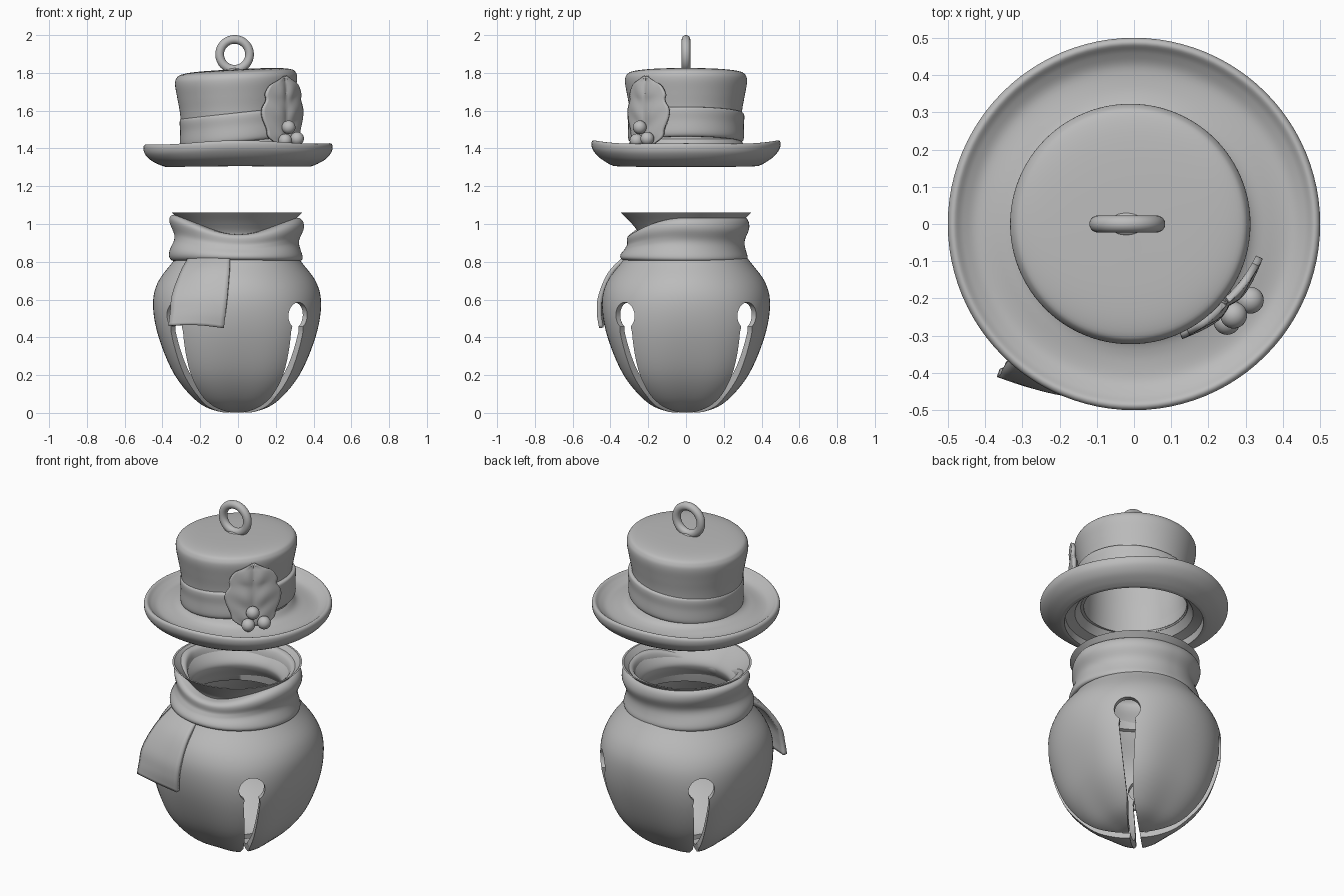
import bpy
import bmesh
from math import sin, cos, pi, radians
from mathutils import Vector

if "Cube" in bpy.data.objects:
    bpy.data.objects.remove(bpy.data.objects["Cube"])

grey = bpy.data.materials.new("plain_grey")
grey.use_nodes = True
grey.diffuse_color = (0.5, 0.5, 0.5, 1)
grey.node_tree.nodes["Principled BSDF"].inputs["Base Color"].default_value = (0.5, 0.5, 0.5, 1)


def finish(bm, name):
    """Turn a bmesh into an object."""
    bmesh.ops.recalc_face_normals(bm, faces=bm.faces)
    mesh = bpy.data.meshes.new(name)
    bm.to_mesh(mesh)
    bm.free()
    mesh.materials.append(grey)
    obj = bpy.data.objects.new(name, mesh)
    bpy.context.collection.objects.link(obj)
    return obj


def smooth(obj, angle=35):
    bpy.ops.object.select_all(action="DESELECT")
    obj.select_set(True)
    bpy.context.view_layer.objects.active = obj
    bpy.ops.object.shade_smooth_by_angle(angle=radians(angle))


def spline(points, steps=5):
    """Catmull-Rom curve through the points."""
    p = [Vector(q) for q in points]
    p = [2 * p[0] - p[1]] + p + [2 * p[-1] - p[-2]]
    out = []
    for a, b, c, d in zip(p, p[1:], p[2:], p[3:]):
        for i in range(steps):
            t = i / steps
            out.append(0.5 * (2 * b + (c - a) * t + (2 * a - 5 * b + 4 * c - d) * t * t
                              + (3 * b - a - 3 * c + d) * t ** 3))
    return out + [p[-2]]


def grid(name, rows, wrap=False, close=False):
    """Skin rows of points; wrap joins row ends, close joins last row to first."""
    bm = bmesh.new()
    vs = [[bm.verts.new(p) for p in row] for row in rows]
    n = len(vs[0])
    pairs = list(zip(vs, vs[1:])) + ([(vs[-1], vs[0])] if close else [])
    for a, b in pairs:
        for i in range(n if wrap else n - 1):
            j = (i + 1) % n
            bm.faces.new((a[i], a[j], b[j], b[i]))
    bmesh.ops.remove_doubles(bm, verts=bm.verts, dist=0.0002)
    return finish(bm, name)


def lathe(name, profile, warp, close=False, centre=0.0, sides=96):
    rows = []
    for r, z in profile:
        row = []
        for i in range(sides):
            a = 2 * pi * i / sides
            rr, zz = warp(a, r, z)
            row.append((rr * cos(a) + centre, rr * sin(a), zz))
        rows.append(row)
    return grid(name, rows, True, close)


# Hollow bell body, fuller along the slots, with a flared open neck
def bell_warp(a, r, z):
    fuller = max(0, min(0.19, 0.24 * (0.72 - z))) * (1 - cos(4 * a)) / 2
    return r * (1 + fuller), z


outer = spline([(0, 0), (0.1, 0.008), (0.21, 0.06), (0.33, 0.2), (0.415, 0.4), (0.445, 0.57),
                (0.42, 0.69), (0.34, 0.8), (0.295, 0.86), (0.255, 0.91), (0.25, 0.95), (0.29, 1.005), (0.345, 1.06)])
inner = spline([(0.335, 1.06), (0.28, 1.005), (0.24, 0.95), (0.243, 0.91), (0.278, 0.855), (0.32, 0.785),
                (0.39, 0.68), (0.415, 0.57), (0.385, 0.41), (0.3, 0.22), (0.18, 0.09), (0.08, 0.035), (0, 0.03)])
body = lathe("bell_body", outer + inner, bell_warp, centre=-0.005)

# Keyhole slots along both diagonals
for k in range(2):
    bm = bmesh.new()
    arc = [radians(-55 + 290 * i / 28) for i in range(29)]
    shape = [(0.07 * cos(a), 0.515 + 0.07 * sin(a)) for a in arc]
    shape += [(-0.045, 0.43), (-0.016, 0.09), (-0.035, -0.05),
              (0.035, -0.05), (0.016, 0.09), (0.045, 0.43)]
    face = bm.faces.new([bm.verts.new((-0.7, u, z)) for u, z in shape])
    side = bmesh.ops.extrude_face_region(bm, geom=[face])["geom"]
    bmesh.ops.translate(bm, vec=(1.4, 0, 0), verts=[v for v in side if isinstance(v, bmesh.types.BMVert)])
    cutter = finish(bm, "slot_cutter")
    cutter.rotation_euler.z = radians(45 + 90 * k)
    cutter.location.x = -0.005
    cutter.hide_render = True
    cut = body.modifiers.new("slot", "BOOLEAN")
    cut.object = cutter
    cut.solver = "EXACT"
bpy.context.view_layer.update()
solid = bpy.data.meshes.new_from_object(body.evaluated_get(bpy.context.evaluated_depsgraph_get()))
body.modifiers.clear()
body.data = solid
for helper in [o for o in bpy.data.objects if o.name.startswith("slot_cutter")]:
    bpy.data.objects.remove(helper)
smooth(body)


# Scarf wrapped round the neck, dipping at the front, with soft folds
def scarf_warp(a, r, t):
    front, back = max(0, -sin(a)), max(0, sin(a))
    top = 1.04 - 0.095 * front ** 2 - 0.008 * cos(a)
    if r > 0.31:
        r += 0.012 * cos(2 * pi * (t * 1.15 + 0.15 * sin(a + 0.6))) - 0.012 * back
    lean = 0.045 * front * max(0, t - 0.5) * 2
    return r + 0.01 * abs(cos(a)) - lean, 0.81 + t * (top - 0.81)


scarf = lathe("scarf_wrap", spline([(0.28, 0.03), (0.315, -0.02), (0.333, 0.05), (0.337, 0.25), (0.33, 0.5),
                                    (0.335, 0.75), (0.333, 0.93), (0.315, 1.0), (0.28, 0.96), (0.262, 0.7),
                                    (0.27, 0.3)]), scarf_warp, close=True, centre=-0.008)
smooth(scarf, 60)

# Hanging scarf end
left = spline([(-0.25, -0.2, 0.83), (-0.3, -0.31, 0.74), (-0.345, -0.375, 0.62), (-0.355, -0.395, 0.53),
               (-0.365, -0.4, 0.46)])
right = spline([(-0.04, -0.31, 0.83), (-0.045, -0.4, 0.74), (-0.055, -0.452, 0.62), (-0.065, -0.46, 0.53),
                (-0.075, -0.448, 0.45)])
rows = []
for a, b in zip(left, right):
    rows.append([a.lerp(b, i / 12) + Vector((0, -0.018, 0.01)) * sin(pi * i / 12) for i in range(13)])
tail = grid("scarf_end", rows)
thick = tail.modifiers.new("thickness", "SOLIDIFY")
thick.thickness = 0.024
thick.offset = 0
smooth(tail)


# Hat brim, curled up most at the front and back
def brim_warp(a, r, z):
    lift = max(0, (r - 0.36) / 0.14)
    return r, z + lift * (0.005 * cos(4 * a) - 0.01 * cos(2 * a) + 0.003 * cos(a) - 0.003)


brim = lathe("hat_brim", spline([(0.285, 1.45), (0.315, 1.415), (0.36, 1.4), (0.42, 1.395), (0.46, 1.413),
                                 (0.485, 1.432), (0.5, 1.42), (0.495, 1.385), (0.465, 1.348), (0.42, 1.32),
                                 (0.385, 1.305)])
             + [Vector(p) for p in ((0.37, 1.305), (0.365, 1.345), (0.315, 1.36), (0.28, 1.41))],
             brim_warp, close=True)
smooth(brim)


# Hollow crown with a rounded top, tipped slightly up to one side
def tip(slope, base):
    def warp(a, r, z):
        return r, z + slope * r * cos(a) * max(0, min(1, (z - base) / 0.1))
    return warp


crown = lathe("hat_crown", spline([(0.292, 1.4), (0.29, 1.5), (0.297, 1.6), (0.311, 1.68), (0.323, 1.75),
                                   (0.317, 1.785), (0.29, 1.805), (0.2, 1.816), (0, 1.82)])
              + spline([(0, 1.78), (0.26, 1.77), (0.28, 1.72), (0.27, 1.55), (0.275, 1.4)]),
              tip(0.05, 1.5), close=True, centre=-0.01)
smooth(crown, 50)
band = lathe("hat_band", spline([(0.28, 1.435), (0.298, 1.437), (0.307, 1.46), (0.306, 1.52), (0.309, 1.565),
                                 (0.304, 1.585), (0.285, 1.592)]), tip(0.1, 1.3), close=True)
smooth(band, 60)

# Hanging ring and its small foot
bpy.ops.mesh.primitive_torus_add(major_radius=0.079, minor_radius=0.023, major_segments=64, minor_segments=20,
                                 location=(-0.018, 0, 1.898), rotation=(pi / 2, 0, 0))
ring = bpy.context.object
ring.name = "hanging_ring"
bpy.ops.mesh.primitive_uv_sphere_add(segments=32, ring_count=16, radius=1, location=(-0.018, 0, 1.815))
foot = bpy.context.object
foot.name = "ring_foot"
foot.scale = (0.05, 0.031, 0.014)
for obj in (ring, foot):
    obj.data.materials.append(grey)
    smooth(obj, 60)

# Lobed leaf with a midrib and slanting veins, facing the front left corner
widths = spline([(0.06, 1.425), (0.11, 1.46), (0.12, 1.5), (0.145, 1.56), (0.148, 1.61), (0.125, 1.655),
                 (0.128, 1.69), (0.1, 1.735), (0.06, 1.755), (0.008, 1.78)], 4)
out, across = Vector((1, -1, 0)).normalized(), Vector((1, 1, 0)).normalized()
rows = []
for w, z in widths:
    row = []
    for i in range(-10, 11):
        u = i / 10
        vein = 0.005 * cos(2 * pi * (z - 0.09 * abs(u)) / 0.12) * min(1, 3 * abs(u)) * (1 - abs(u))
        rib = -0.008 * max(0, 1 - 4 * abs(u))
        depth = 0.335 - 1.5 * (u * w) ** 2 + vein + rib - 0.015 * (1 - w / 0.15)
        row.append(out * depth + across * (u * w + 0.026) + Vector((0, 0, z)))
    rows.append(row)
leaf = grid("leaf", rows)
thick = leaf.modifiers.new("thickness", "SOLIDIFY")
thick.thickness = 0.02
thick.offset = 0
smooth(leaf)

# Three berries
for n, spot in enumerate([(0.268, -0.245, 1.512), (0.313, -0.205, 1.452), (0.25, -0.262, 1.442)]):
    bpy.ops.mesh.primitive_uv_sphere_add(segments=32, ring_count=16, radius=0.036, location=spot)
    berry = bpy.context.object
    berry.name = "berry_%d" % (n + 1)
    berry.data.materials.append(grey)
    smooth(berry, 60)
